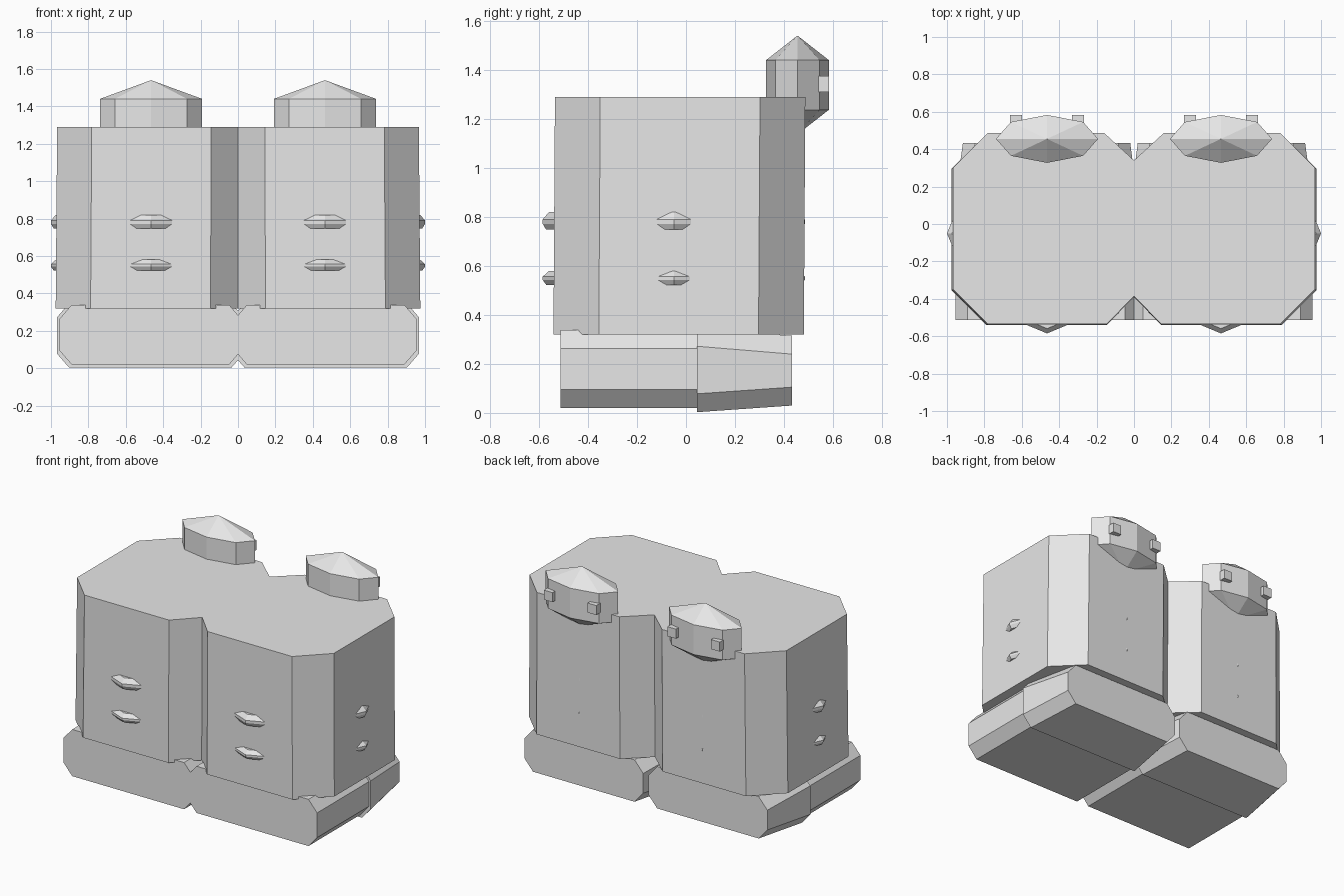
import bpy
import bmesh
from math import cos, sin, pi

cube = bpy.data.objects.get("Cube")
if cube:
    bpy.data.objects.remove(cube, do_unlink=True)

# Single pale grey material
grey = bpy.data.materials.new("pale_grey")
grey.use_nodes = True
colour = (0.8, 0.8, 0.8, 1)
grey.diffuse_color = colour
grey.node_tree.nodes["Principled BSDF"].inputs["Base Color"].default_value = colour


def finish(name, bm):
    bmesh.ops.recalc_face_normals(bm, faces=bm.faces)
    mesh = bpy.data.meshes.new(name)
    bm.to_mesh(mesh)
    bm.free()
    mesh.materials.append(grey)
    obj = bpy.data.objects.new(name, mesh)
    bpy.context.collection.objects.link(obj)
    return obj


def loft(name, rings, start=None, end=None):
    """Skin equal-length rings, closing each end with a cap or an apex."""
    bm = bmesh.new()
    loops = [[bm.verts.new(p) for p in ring] for ring in rings]
    count = len(loops[0])
    for a, b in zip(loops, loops[1:]):
        for i in range(count):
            j = (i + 1) % count
            bm.faces.new((a[i], a[j], b[j], b[i]))
    for loop, apex in ((loops[0], start), (loops[-1], end)):
        if apex:
            tip = bm.verts.new(apex)
            for i in range(count):
                bm.faces.new((loop[i], loop[(i + 1) % count], tip))
        else:
            bm.faces.new(loop)
    return finish(name, bm)


def octagon(cx, cy, rx, ry, z):
    return [(cx + rx * cos(k * pi / 4), cy + ry * sin(k * pi / 4), z) for k in range(8)]


def foot_ring(side, y, x0, x1, z0, z1, c=0.065, h=0.075):
    pts = [(x0 + c, z0), (x1 - c, z0), (x1, z0 + h), (x1, z1 - h),
           (x1 - c, z1), (x0 + c, z1), (x0, z1 - h), (x0, z0 + h)]
    return [(side * x, y, z) for x, z in pts]


# Double-lobed body with a V notch front and back, slightly wider at the base
half = [(0, -0.385), (0.145, -0.535), (0.782, -0.535), (0.967, -0.35),
        (0.967, 0.302), (0.782, 0.487), (0.16, 0.487), (0, 0.34)]
outline = half + [(-x, y) for x, y in reversed(half[1:-1])]
loft("body", [[(x * 1.008, y - 0.006, 0.32) for x, y in outline],
              [(x, y, 1.29) for x, y in outline]])

for side, label in ((1, "left"), (-1, "right")):
    cx = side * 0.465

    # Foot: straight front block and flared, tapering rear block
    loft(label + "_foot_front", [foot_ring(side, -0.513, -0.018, 0.955, 0.02, 0.338),
                                 foot_ring(side, 0.045, -0.018, 0.955, 0.02, 0.338)])
    loft(label + "_foot_rear", [foot_ring(side, 0.045, -0.03, 0.968, 0.003, 0.347),
                                foot_ring(side, 0.432, 0.02, 0.915, 0.03, 0.315)])

    # Turret with pointed roof and pointed underside
    loft(label + "_turret",
         [octagon(cx, 0.455, 0.273, 0.128, z) for z in (1.237, 1.44)],
         (cx, 0.455, 1.137), (cx, 0.455, 1.54))

    # Small blocks on the back of the turret
    for offset, place in ((-0.165, "a"), (0.165, "b")):
        bm = bmesh.new()
        bmesh.ops.create_cube(bm, size=0.065)
        bmesh.ops.translate(bm, verts=bm.verts, vec=(cx + offset, 0.551, 1.342))
        finish(label + "_turret_block_" + place, bm)

    # Octagonal discs whose corners show through the walls as studs
    for place, heights in (("lower", (0.523, 0.543, 0.556, 0.58)),
                           ("upper", (0.748, 0.772, 0.79, 0.82))):
        insets = (0.014, 0, 0, 0.026)
        loft(label + "_stud_disc_" + place,
             [octagon(cx, -0.05, 0.535 - d, 0.535 - d, z) for d, z in zip(insets, heights)])
